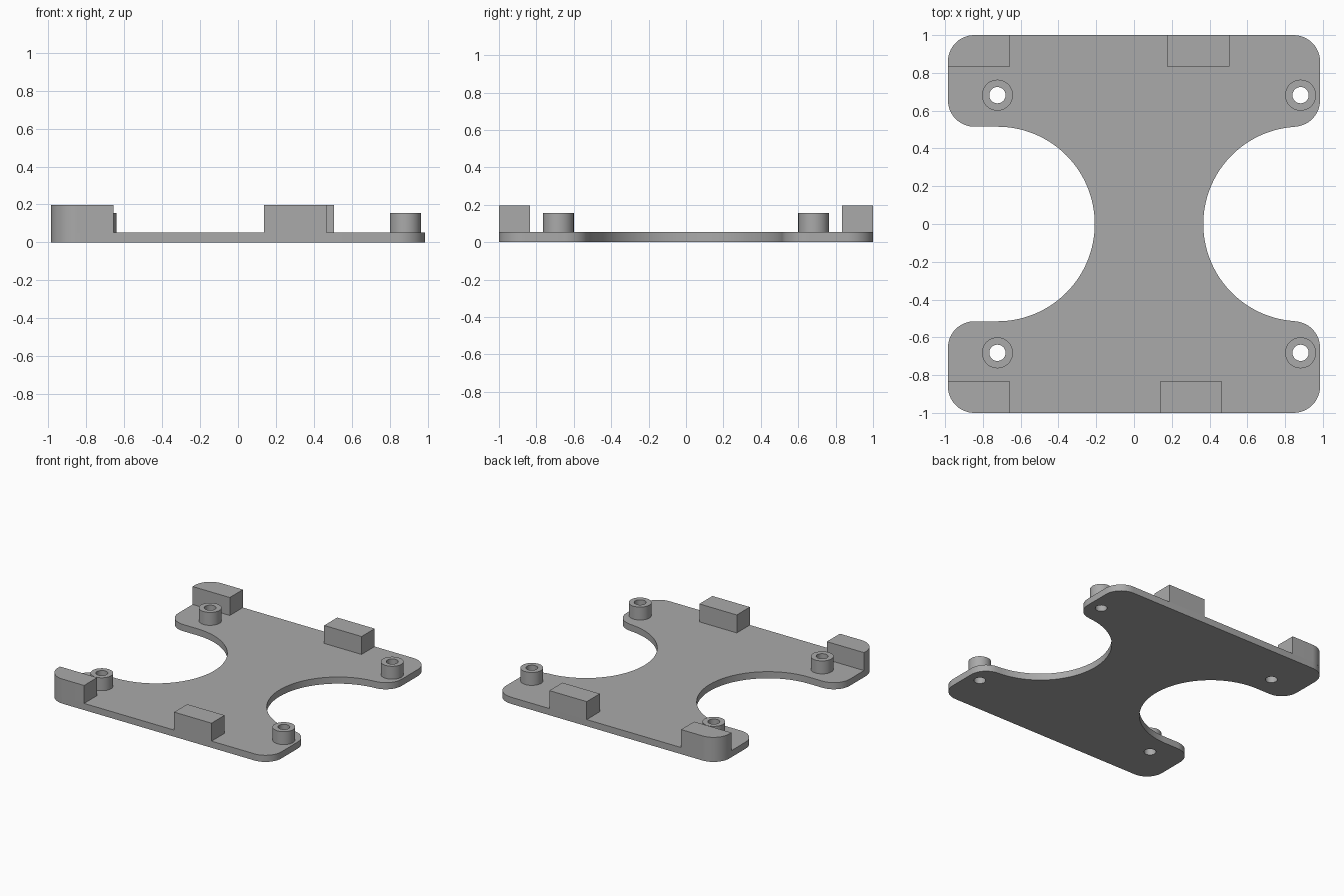
import bpy, bmesh
from math import sin, cos, radians

cube = bpy.data.objects.get("Cube")
if cube:
    bpy.data.objects.remove(cube, do_unlink=True)

W, D = 0.985, 1.0               # half width and half depth of the plate
T, BLOCK_TOP, POST_TOP = 0.053, 0.196, 0.156
R = 0.14                        # corner radius
NOTCH_R = 0.515
LEFT_X, RIGHT_X, POST_Y = -0.723, 0.882, 0.682
HOLE_R, POST_R = 0.043, 0.082

grey = bpy.data.materials.new("grey plastic")
grey.use_nodes = True
COLOUR = (0.4, 0.4, 0.4, 1)
grey.diffuse_color = COLOUR
grey.node_tree.nodes["Principled BSDF"].inputs["Base Color"].default_value = COLOUR


def arc(cx, cy, r, a0, a1, n=12):
    angles = [radians(a0 + (a1 - a0) * i / n) for i in range(n + 1)]
    return [(cx + r * cos(a), cy + r * sin(a)) for a in angles]


def circle(cx, cy, r, n=48):
    return arc(cx, cy, r, 0, 360, n)[:-1]


def extrude_loops(name, loops, z0, z1):
    """Fill closed loops (the outline first, then holes) and extrude them up."""
    bm = bmesh.new()
    edges = []
    for loop in loops:
        vs = [bm.verts.new((x, y, z0)) for x, y in loop]
        edges += [bm.edges.new((a, b)) for a, b in zip(vs, vs[1:] + vs[:1])]
    bmesh.ops.triangle_fill(bm, edges=edges, use_beauty=True, use_dissolve=False)
    ext = bmesh.ops.extrude_face_region(bm, geom=bm.faces[:], use_keep_orig=True)
    top = [g for g in ext["geom"] if isinstance(g, bmesh.types.BMVert)]
    bmesh.ops.translate(bm, verts=top, vec=(0, 0, z1 - z0))
    bmesh.ops.recalc_face_normals(bm, faces=bm.faces[:])
    mesh = bpy.data.meshes.new(name)
    bm.to_mesh(mesh)
    bm.free()
    mesh.materials.append(grey)
    obj = bpy.data.objects.new(name, mesh)
    bpy.context.collection.objects.link(obj)
    bpy.ops.object.select_all(action="DESELECT")
    obj.select_set(True)
    bpy.context.view_layer.objects.active = obj
    bpy.ops.object.shade_smooth_by_angle(angle=radians(30))
    return obj


# Base plate: rounded arms around two half-round side notches
cx, cy, inner = W - R, D - R, NOTCH_R + R
outline = (
    arc(cx, cy, R, 0, 90) + arc(-cx, cy, R, 90, 180)
    + arc(-cx, inner, R, 180, 270)
    + arc(LEFT_X, 0, NOTCH_R, 90, -90, 64)
    + arc(-cx, -inner, R, 90, 180)
    + arc(-cx, -cy, R, 180, 270) + arc(cx, -cy, R, 270, 360)
    + arc(cx, -inner, R, 0, 84)
    + arc(RIGHT_X, 0, NOTCH_R, 266, 94, 64)
    + arc(cx, inner, R, 276, 360)
)
posts = [(x, y) for x in (LEFT_X, RIGHT_X) for y in (-POST_Y, POST_Y)]
extrude_loops("base_plate", [outline] + [circle(x, y, HOLE_R) for x, y in posts], 0, T)

# Hollow screw posts
for x, y in posts:
    name = ("back" if y > 0 else "front") + ("_left" if x > 0 else "_right") + "_post"
    extrude_loops(name, [circle(x, y, POST_R), circle(x, y, HOLE_R)], T, POST_TOP)

# Edge blocks: one in each right corner, one part way along each edge
for side, s, mid_x in (("back", 1, 0.175), ("front", -1, 0.137)):
    y0, y1, x1 = s * 0.835, s * D, mid_x + 0.33
    corner = [p for p in arc(-cx, cy, R, 90, 180, 24) if p[1] > 0.835]
    corner = [(x, s * y) for x, y in corner]
    extrude_loops(side + "_corner_block",
                  [corner + [(-W, y0), (-0.657, y0), (-0.657, y1)]], T, BLOCK_TOP)
    extrude_loops(side + "_edge_block",
                  [[(mid_x, y0), (x1, y0), (x1, y1), (mid_x, y1)]], T, BLOCK_TOP)
